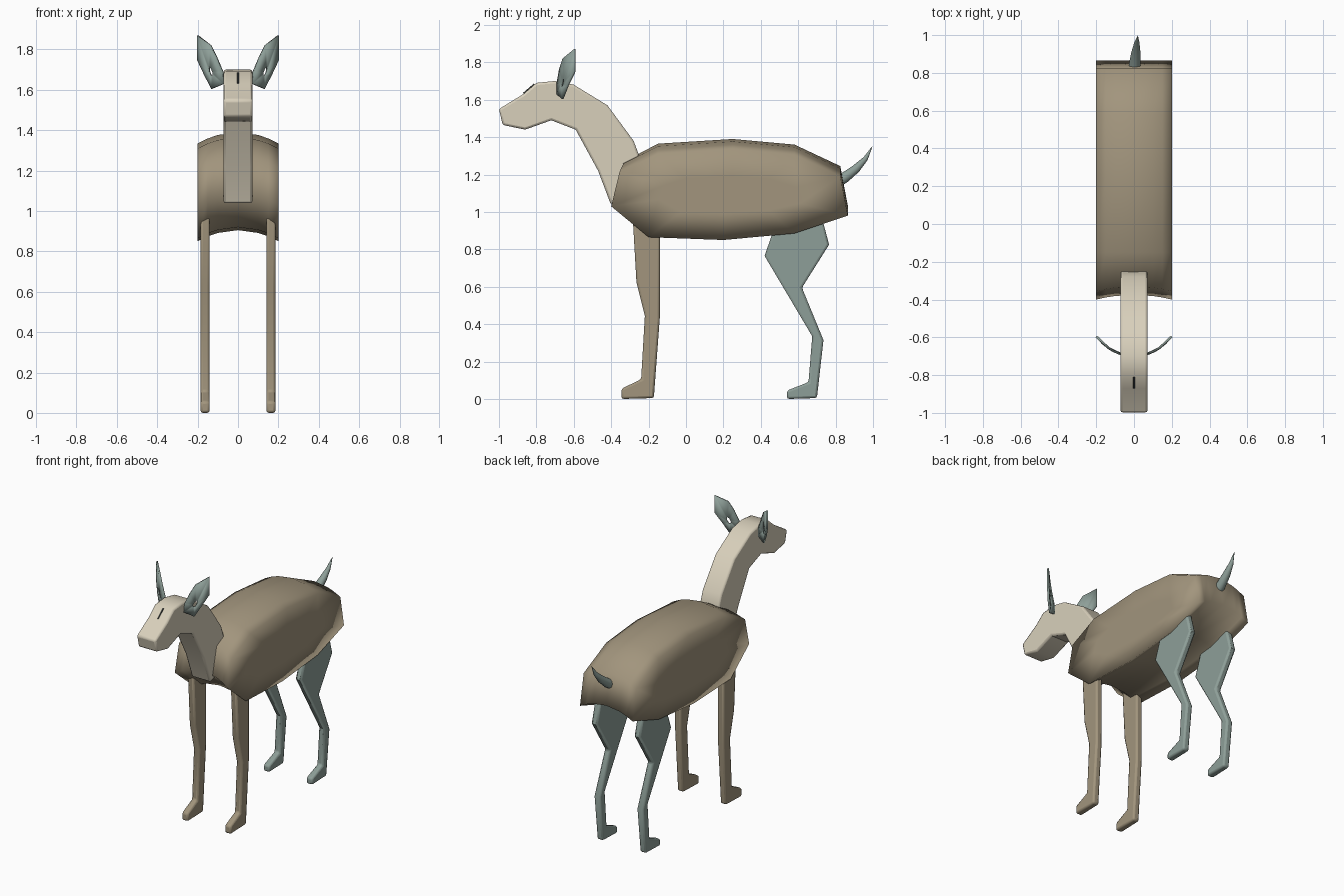
import bpy, bmesh, math
from mathutils import Vector

if "Cube" in bpy.data.objects:
    bpy.data.objects.remove(bpy.data.objects["Cube"])


def material(name, rgb):
    m = bpy.data.materials.new(name)
    m.diffuse_color = (*rgb, 1)
    m.use_nodes = True
    m.node_tree.nodes["Principled BSDF"].inputs["Base Color"].default_value = m.diffuse_color
    return m


TAN = material("warm tan", (0.36, 0.30, 0.205))
CREAM = material("pale cream", (0.69, 0.63, 0.50))
SAGE = material("grey sage", (0.27, 0.345, 0.315))
DARK = material("dark slate", (0.05, 0.055, 0.05))


def make(name, bm, mat, angle=None):
    bmesh.ops.recalc_face_normals(bm, faces=bm.faces)
    mesh = bpy.data.meshes.new(name)
    bm.to_mesh(mesh)
    bm.free()
    mesh.materials.append(mat)
    obj = bpy.data.objects.new(name, mesh)
    bpy.context.collection.objects.link(obj)
    for o in bpy.context.selected_objects:
        o.select_set(False)
    obj.select_set(True)
    bpy.context.view_layer.objects.active = obj
    if angle is None:
        bpy.ops.object.shade_smooth()
    else:
        bpy.ops.object.shade_smooth_by_angle(angle=math.radians(angle))
    return obj


def slab(name, profile, x, half, mat, bevel):
    """Side profile (y, z) extruded across x, with softened edges."""
    bm = bmesh.new()
    face = bm.faces.new([bm.verts.new((x - half, y, z)) for y, z in profile])
    out = bmesh.ops.extrude_face_region(bm, geom=[face])
    moved = [v for v in out["geom"] if isinstance(v, bmesh.types.BMVert)]
    bmesh.ops.translate(bm, verts=moved, vec=(2 * half, 0, 0))
    obj = make(name, bm, mat, 35)
    b = obj.modifiers.new("soft edges", "BEVEL")
    b.width, b.segments, b.limit_method = bevel, 2, "ANGLE"
    b.angle_limit = math.radians(50)
    return obj


# Torso: one side outline repeated across the width, arched up in the middle
outline = [(-.40, 1.03), (-.355, 1.215), (-.15, 1.31), (.25, 1.335),
           (.58, 1.305), (.825, 1.19), (.865, .98), (.58, .885),
           (.2, .85), (-.2, .865)]
bm = bmesh.new()
rings = []
for x in (-.2, -.15, -.1, 0, .1, .15, .2):
    t = 1 - (abs(x) / .2) ** 2
    rings.append([bm.verts.new((x, y + (.025 * t if y < -.3 else 0), z + .055 * t))
                  for y, z in outline])
n = len(outline)
for a, b in zip(rings, rings[1:]):
    for i in range(n):
        bm.faces.new((a[i], a[(i + 1) % n], b[(i + 1) % n], b[i]))
for x, ring in ((-.2, rings[0]), (.2, rings[-1])):
    inner = [bm.verts.new((x, .23 + (v.co.y - .23) * .6, 1.09 + (v.co.z - 1.09) * .4))
             for v in ring]
    for i in range(n):
        j = (i + 1) % n
        bm.faces.new((ring[i], ring[j], inner[j], inner[i]))
    bm.faces.new(inner)
make("torso", bm, TAN)

# Head and neck in one slab
slab("head_and_neck",
     [(-1.0, 1.55), (-.98, 1.465), (-.86, 1.44), (-.72, 1.49), (-.59, 1.44),
      (-.47, 1.22), (-.40, 1.035), (-.25, 1.08), (-.25, 1.30), (-.28, 1.38),
      (-.42, 1.57), (-.60, 1.68), (-.70, 1.70), (-.80, 1.69), (-.87, 1.63)],
     0, .072, CREAM, .012)

# Narrow forehead mark lying on the slope of the brow
slab("forehead_mark", [(-.868, 1.631), (-.81, 1.681), (-.813, 1.687), (-.871, 1.637)],
     0, .004, DARK, .001)

# Legs
front = [(-.285, .98), (-.265, .63), (-.22, .45), (-.24, .11), (-.345, .06),
         (-.345, .005), (-.172, .01), (-.14, .44), (-.14, .98)]
hind = [(.50, 1.0), (.42, .77), (.675, .34), (.655, .095), (.54, .05),
        (.54, .005), (.70, .01), (.735, .32), (.62, .60), (.765, .83), (.72, 1.0)]
for side, s in (("left", -1), ("right", 1)):
    slab("front_leg_" + side, [(y, z - .005) for y, z in front], s * .163, .023, TAN, .012)
    slab("hind_leg_" + side, [(y, z - .005) for y, z in hind], s * .163, .023, SAGE, .012)

# Ears: thin curved leaves with a small opening
leaf = [(.07, 1.63), (.075, 1.69), (.105, 1.76), (.135, 1.82), (.2, 1.87),
        (.2, 1.75), (.165, 1.675), (.13, 1.605)]
for side, s in (("left", -1), ("right", 1)):
    bm = bmesh.new()

    def curved(x, z):
        u = (x - .07) / .13
        return bm.verts.new((s * x, -.688 + .035 * u + .058 * u * u, z))

    rim = [curved(x, z) for x, z in leaf]
    hole = [curved(.133 + (x - .135) * .16, 1.692 + (z - 1.735) * .18) for x, z in leaf]
    for i in range(len(leaf)):
        j = (i + 1) % len(leaf)
        bm.faces.new((rim[i], rim[j], hole[j], hole[i]))
    ear = make("ear_" + side, bm, SAGE, 35)
    thick = ear.modifiers.new("thickness", "SOLIDIFY")
    thick.thickness, thick.offset = .012, 0

# Tail: tapered curved horn shape swept along a short path
path = [(0, .79, 1.15, .034), (.004, .85, 1.185, .03), (.01, .91, 1.232, .024),
        (.015, .96, 1.285, .014), (.02, .996, 1.35, .001)]
bm = bmesh.new()
loops = []
for k, (x, y, z, r) in enumerate(path):
    p, q = path[max(k - 1, 0)], path[min(k + 1, len(path) - 1)]
    d = Vector((0, q[1] - p[1], q[2] - p[2])).normalized()
    up = Vector((0, -d.z, d.y))
    loops.append([bm.verts.new(Vector((x, y, z)) + Vector((r, 0, 0)) * math.cos(a) + up * r * math.sin(a))
                  for a in (i * math.tau / 10 for i in range(10))])
for a, b in zip(loops, loops[1:]):
    for i in range(10):
        bm.faces.new((a[i], a[(i + 1) % 10], b[(i + 1) % 10], b[i]))
bm.faces.new(loops[0])
bm.faces.new(loops[-1])
make("tail", bm, SAGE, 40)
